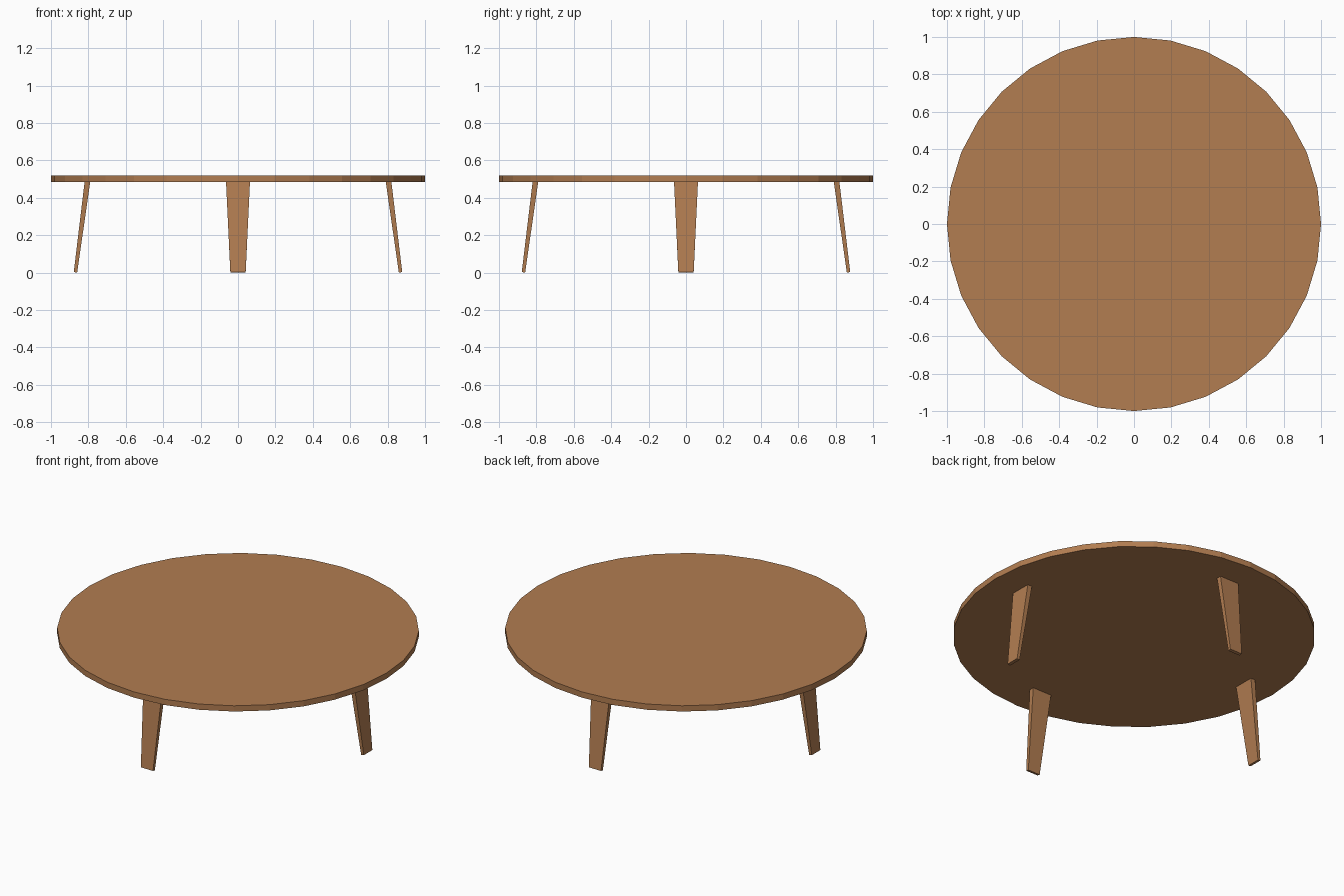
import bpy, bmesh, math
from mathutils import Matrix

if "Cube" in bpy.data.objects:
    bpy.data.objects.remove(bpy.data.objects["Cube"])

wood = bpy.data.materials.new("warm wood")
wood.diffuse_color = (0.445, 0.205, 0.082, 1)
wood.use_nodes = True
wood.node_tree.nodes["Principled BSDF"].inputs["Base Color"].default_value = wood.diffuse_color

# Round 32-sided table top
bpy.ops.mesh.primitive_cylinder_add(vertices=32, radius=1, depth=0.035,
                                    location=(0, 0, 0.5025))
top = bpy.context.object
top.name = "table_top"
top.data.materials.append(wood)


def add_leg(name, angle):
    """Tapered plank leg splayed outward, then turned around the table axis."""
    bm = bmesh.new()
    # (inner radius, inner z, outer radius, outer z, half width)
    rings = []
    for r_in, z_in, r_out, z_out, w in ((0.860, 0.0, 0.878, 0.003, 0.041),
                                        (0.790, 0.486, 0.820, 0.486, 0.064)):
        rings.append([bm.verts.new(p) for p in ((r_in, -w, z_in), (r_out, -w, z_out),
                                                (r_out, w, z_out), (r_in, w, z_in))])
    low, high = rings
    bm.faces.new(low[::-1])
    bm.faces.new(high)
    for i in range(4):
        j = (i + 1) % 4
        bm.faces.new((low[i], low[j], high[j], high[i]))
    bmesh.ops.recalc_face_normals(bm, faces=bm.faces)
    bm.transform(Matrix.Rotation(angle, 4, 'Z'))
    mesh = bpy.data.meshes.new(name)
    bm.to_mesh(mesh)
    bm.free()
    mesh.materials.append(wood)
    bpy.context.collection.objects.link(bpy.data.objects.new(name, mesh))


# Four legs, one at each side
for i, side in enumerate(("right", "back", "left", "front")):
    add_leg(side + "_leg", i * math.pi / 2)
